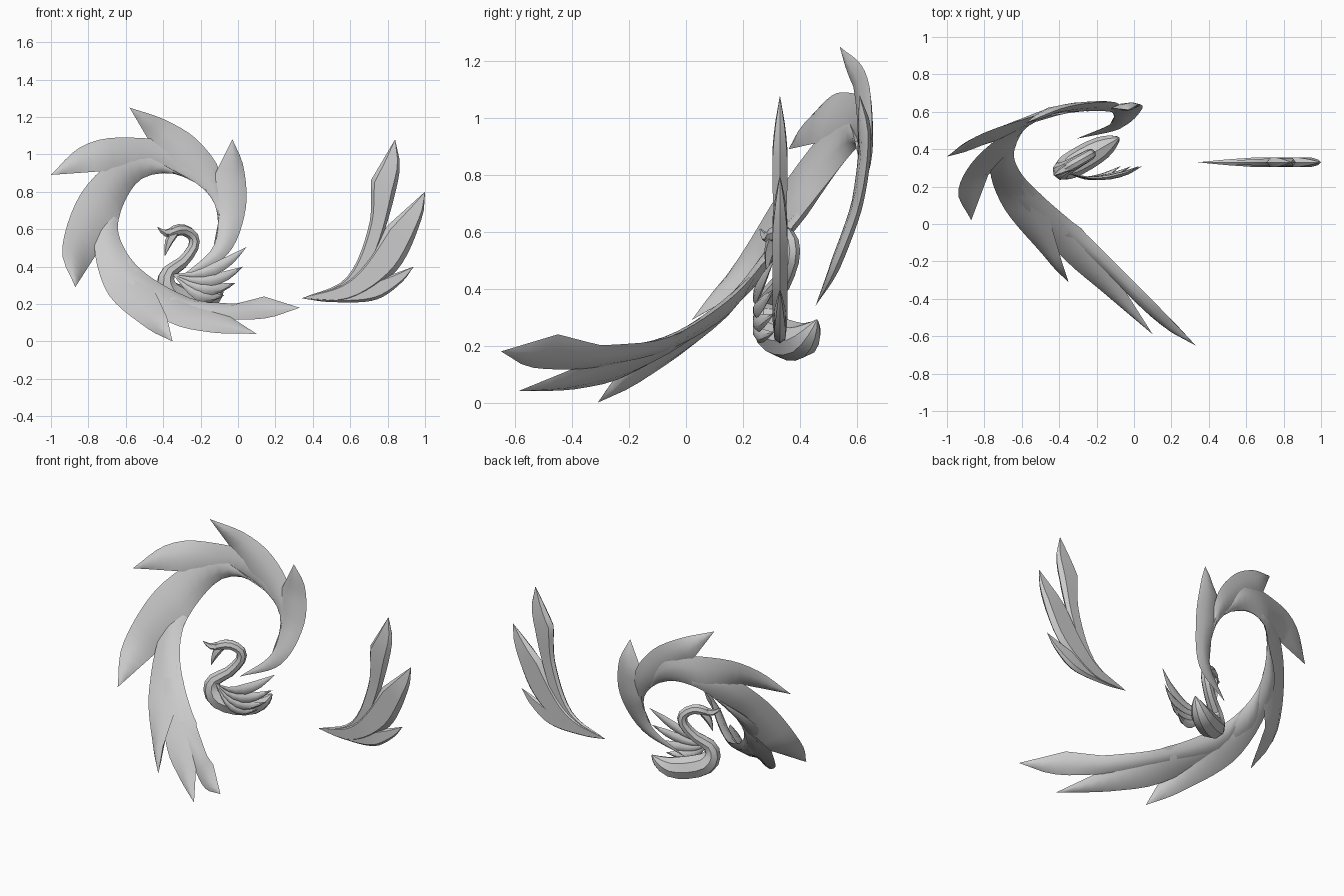
import bpy
import bmesh
import math
from mathutils import Vector

cube = bpy.data.objects.get("Cube")
if cube:
    bpy.data.objects.remove(cube, do_unlink=True)

shade = (0.6, 0.6, 0.6, 1)
grey = bpy.data.materials.new("light_grey")
grey.use_nodes = True
grey.diffuse_color = shade
grey.node_tree.nodes["Principled BSDF"].inputs["Base Color"].default_value = shade


def smooth_path(points, steps=8):
    """Catmull-Rom curve through the points."""
    pts = [Vector(p) for p in points]
    pts = [2 * pts[0] - pts[1]] + pts + [2 * pts[-1] - pts[-2]]
    path = []
    for p, q, r, s in zip(pts, pts[1:], pts[2:], pts[3:]):
        for k in range(steps):
            t = k / steps
            path.append(0.5 * (2 * q + (r - p) * t + (2 * p - 5 * q + 4 * r - s) * t * t
                               + (3 * q - p - 3 * r + s) * t ** 3))
    return path + [pts[-2]]


def path_length(path):
    return sum((b - a).length for a, b in zip(path, path[1:]))


def resample(path, count):
    """Evenly spaced points, count steps along a polyline."""
    step = path_length(path) / count
    result, travelled, target = [path[0]], 0, step
    for a, b in zip(path, path[1:]):
        seg = (b - a).length
        while seg > 0 and travelled + seg >= target and len(result) < count:
            result.append(a.lerp(b, (target - travelled) / seg))
            target += step
        travelled += seg
    return result + [path[-1]]


def loft(name, rings, angle):
    """Skin a list of equal-sized rings into a closed object."""
    bm = bmesh.new()
    rows = [[bm.verts.new(p) for p in ring] for ring in rings]
    for low, high in zip(rows, rows[1:]):
        for k in range(len(low)):
            j = (k + 1) % len(low)
            bm.faces.new((low[k], low[j], high[j], high[k]))
    bm.faces.new(rows[0])
    bm.faces.new(rows[-1])
    bmesh.ops.remove_doubles(bm, verts=bm.verts, dist=0.0005)
    bmesh.ops.recalc_face_normals(bm, faces=bm.faces)
    mesh = bpy.data.meshes.new(name)
    bm.to_mesh(mesh)
    bm.free()
    mesh.materials.append(grey)
    obj = bpy.data.objects.new(name, mesh)
    bpy.context.collection.objects.link(obj)
    bpy.ops.object.select_all(action="DESELECT")
    obj.select_set(True)
    bpy.context.view_layer.objects.active = obj
    bpy.ops.object.shade_smooth_by_angle(angle=math.radians(angle))


def feather(name, outer, inner, thick, count=20, flat=0.2):
    """Bevelled blade; the inner edge has a sharp shoulder before the shared tip."""
    curve = smooth_path(inner[:-1])
    tail = [Vector(inner[-2]), Vector(inner[-1])]
    share = path_length(tail) / (path_length(tail) + path_length(curve))
    last = max(2, round(count * share))
    edge_in = resample(curve, count - last) + resample(tail, last)[1:]
    edge_out = resample(smooth_path(outer), count)
    rings = []
    for k, (a, b) in enumerate(zip(edge_out, edge_in)):
        near, far = a.lerp(b, .5 - flat), a.lerp(b, .5 + flat)
        lo, hi = max(k - 1, 0), min(k + 1, count)
        along = edge_out[hi] + edge_in[hi] - edge_out[lo] - edge_in[lo]
        normal = along.cross(b - a).normalized() * min(thick, 0.2 * (b - a).length)
        rings.append([a, near + normal, far + normal, b, far - normal, near - normal])
    loft(name, rings, 35)


# Inner edge of the sweeping tail ring
rim_steps = 6
rim = smooth_path([(-.31, .455, .34), (-.13, .53, .51), (-.12, .6, .72), (-.23, .61, .85),
                   (-.38, .61, .9), (-.54, .56, .85), (-.64, .4, .65), (-.61, .28, .5),
                   (-.49, .15, .36), (-.25, -.06, .23), (-.02, -.29, .2)], rim_steps)


def tail_feather(place, first, final, outer, notch, tip):
    """Feather that leaves the rim between two of its control points."""
    start, stop = first * rim_steps, final * rim_steps
    feather(f"{place}_tail_feather", [rim[start], *outer, tip],
            [*rim[start:stop + 1], notch, tip], thick=0.018)


# Tail feathers, in order round the ring
tail_feather("inner_left", 0, 2, [(-.06, .52, .46), (.04, .61, .7), (.03, .64, .93)],
             notch=(-.12, .62, .9), tip=(-.03, .61, 1.08))
tail_feather("top", 1, 3, [(-.08, .64, .85), (-.2, .65, 1.06), (-.38, .62, 1.18)],
             notch=(-.48, .6, 1.08), tip=(-.58, .54, 1.25))
tail_feather("upper_right", 2, 5, [(-.29, .64, 1.03), (-.62, .55, 1.09), (-.84, .47, 1.04)],
             notch=(-.72, .45, .91), tip=(-1, .36, .89))
tail_feather("right", 3, 6, [(-.56, .55, 1), (-.82, .38, .82), (-.94, .18, .5)],
             notch=(-.78, .26, .43), tip=(-.87, .02, .29))
tail_feather("lower_right", 5, 8, [(-.76, .36, .62), (-.71, .11, .28), (-.5, -.15, .08)],
             notch=(-.38, -.22, .13), tip=(-.35, -.31, 0))
tail_feather("lower_front", 6, 9, [(-.7, .2, .38), (-.4, -.16, .12), (-.16, -.37, .05)],
             notch=(-.04, -.37, .13), tip=(.1, -.59, .04))
tail_feather("front", 7, 10, [(-.58, .1, .28), (-.2, -.22, .14), (.12, -.52, .12)],
             notch=(.14, -.45, .24), tip=(.33, -.65, .18))


def plume(place, outer, inner, tip):
    """Feather of the detached plume, flat in one upright plane."""
    edges = [[Vector((x, .33, z)) for x, z in [(.34, .23), *side, tip]] for side in (outer, inner)]
    feather(f"{place}_plume", *edges, thick=0.026, flat=0.35)


# Detached plume on the left
plume("upper", [(.55, .25), (.72, .42), (.86, .88)], [(.58, .34), (.7, .62), (.71, .86)], (.84, 1.08))
plume("middle", [(.6, .22), (.85, .38), (.98, .65)], [(.6, .34), (.8, .62)], (1, .8))
plume("lower", [(.5, .21), (.73, .22), (.87, .31)], [(.6, .29), (.83, .36)], (.94, .4))


# Wing fan on the bird's front side, each feather shorter and lower than the last
def wing_point(turn, length, t, width):
    x = length * t * math.cos(turn) - width * math.sin(turn)
    z = length * t * math.sin(turn) + width * math.cos(turn)
    sag = t * (1 - t)
    return Vector((x - .35, .27 - .17 * sag + .04 * t, z + .36 - .22 * sag))


for number in range(4):
    turn, length = math.radians(20 - 14 * number), .42 - .04 * number
    sides = [[wing_point(turn, length, t, width * math.sin(math.pi * t ** 1.4))
              for t in (0, .3, .55, .8, 1)] for width in (-.032, .032)]
    feather(f"wing_feather_{number + 1}", *sides, thick=0.012, count=8)


# The bird stands in a slanted upright plane
def tube(name, spine, sides=8):
    """Faceted tube along (x, z, radius) stations."""
    across = Vector((-.57, 1, 0)).normalized()
    stations = smooth_path(spine, 2)
    centres = [Vector((x, .38 + .57 * (x + .22), z)) for x, z, radius in stations]
    turns = [2 * math.pi * s / sides for s in range(sides)]
    rings = []
    for k, centre in enumerate(centres):
        along = centres[min(k + 1, len(centres) - 1)] - centres[max(k - 1, 0)]
        up = along.cross(across).normalized()
        radius = stations[k].z
        rings.append([centre + radius * (up * math.cos(a) + across * math.sin(a)) for a in turns])
    loft(name, rings, 30)


tube("body_and_neck", [(-.38, .57, .016), (-.34, .59, .03), (-.29, .595, .03), (-.24, .56, .03),
                       (-.24, .5, .03), (-.3, .42, .034), (-.37, .37, .04), (-.385, .31, .052),
                       (-.35, .25, .068), (-.26, .22, .072), (-.17, .22, .062), (-.11, .255, .035),
                       (-.08, .29, .004)])
tube("upper_bill", [(-.34, .59, .026), (-.39, .58, .019), (-.43, .61, .002)], sides=5)
tube("lower_bill", [(-.34, .58, .026), (-.37, .53, .022), (-.39, .46, .002)], sides=5)
